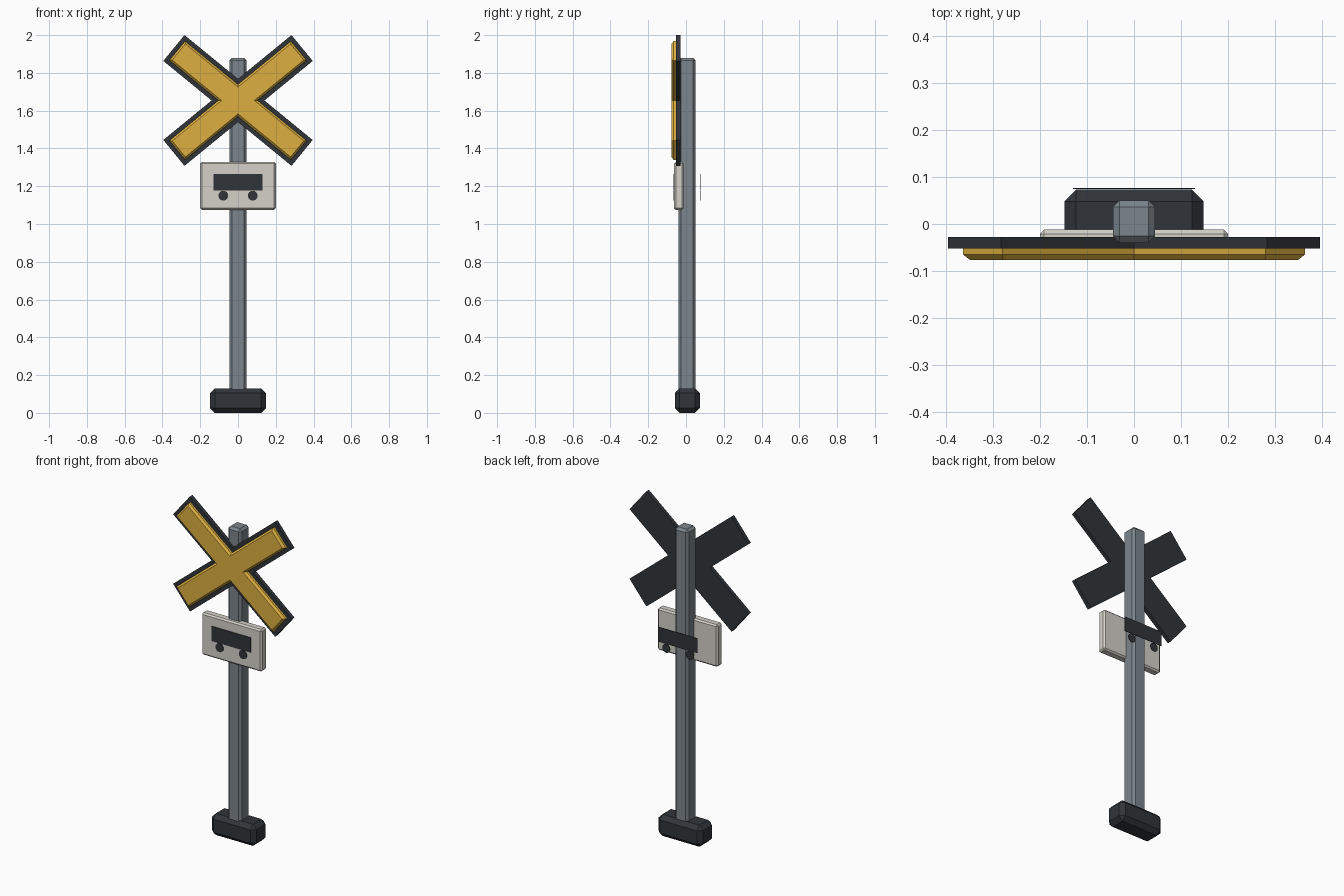
import bpy, bmesh, math
from mathutils import Vector

if "Cube" in bpy.data.objects:
    bpy.data.objects.remove(bpy.data.objects["Cube"])


def mat(name, r, g, b):
    m = bpy.data.materials.new(name)
    m.diffuse_color = (r, g, b, 1)
    m.use_nodes = True
    m.node_tree.nodes["Principled BSDF"].inputs["Base Color"].default_value = m.diffuse_color
    return m


DARK = mat("charcoal", 0.03, 0.035, 0.042)
YELLOW = mat("yellow", 0.72, 0.43, 0.05)
STEEL = mat("steel", 0.2, 0.235, 0.265)
CREAM = mat("cream", 0.66, 0.64, 0.58)


def finish(name, bm, material):
    bmesh.ops.recalc_face_normals(bm, faces=bm.faces)
    me = bpy.data.meshes.new(name)
    bm.to_mesh(me)
    bm.free()
    ob = bpy.data.objects.new(name, me)
    me.materials.append(material)
    bpy.context.collection.objects.link(ob)
    return ob


def box(name, lo, hi, material, bevel=0):
    """Box from min/max corners with optional single-segment chamfer."""
    bm = bmesh.new()
    bmesh.ops.create_cube(bm, size=1)
    lo, hi = Vector(lo), Vector(hi)
    bmesh.ops.scale(bm, vec=hi - lo, verts=bm.verts)
    bmesh.ops.translate(bm, vec=(lo + hi) / 2, verts=bm.verts)
    if bevel:
        bmesh.ops.bevel(bm, geom=bm.edges[:], offset=bevel, segments=1,
                        affect='EDGES')
    return finish(name, bm, material)


def disc(name, x, z, r, y0, y1, material):
    bm = bmesh.new()
    bmesh.ops.create_cone(bm, cap_ends=True, segments=16, radius1=r, radius2=r,
                          depth=y1 - y0)
    for v in bm.verts:
        v.co = (x + v.co.x, (y0 + y1) / 2 + v.co.z, z + v.co.y)
    return finish(name, bm, material)


ANGLE = math.radians(39.3)
CENTRE_Z = 1.654


def cross_outline(half_len, half_w):
    """Twelve-point outline of two crossed bars."""
    u = Vector((math.cos(ANGLE), math.sin(ANGLE)))
    n = Vector((-u.y, u.x))
    nx, nz = half_w / u.y, half_w / u.x        # inner notches
    a, b = u * half_len - n * half_w, u * half_len + n * half_w
    return [(nx, 0), tuple(a), tuple(b), (0, nz), (-b.x, b.y), (-a.x, a.y),
            (-nx, 0), (-a.x, -a.y), (-b.x, -b.y), (0, -nz), (b.x, -b.y), (a.x, -a.y)]


def cross(name, rings, material):
    """Loft cross outlines given as (half_len, half_width, y)."""
    bm = bmesh.new()
    loops = []
    for hl, hw, y in rings:
        pts = cross_outline(hl, hw)
        # right arm, upper-right tip, top notch ... all in winding order
        loops.append([bm.verts.new((x, y, CENTRE_Z + z)) for x, z in pts])
    for l0, l1 in zip(loops, loops[1:]):
        for i in range(12):
            j = (i + 1) % 12
            bm.faces.new((l0[i], l0[j], l1[j], l1[i]))
    bm.faces.new(loops[0])
    bm.faces.new(loops[-1])
    return finish(name, bm, material)


# foot and post
box("base", (-0.148, -0.059, 0), (0.148, 0.073, 0.13), DARK, 0.025)
box("post", (-0.045, -0.04, 0.1), (0.045, 0.05, 1.88), STEEL, 0.014)

# crossed warning boards: dark backing and chamfered yellow face
cross("cross_backing", [(0.4385, 0.0885, -0.028), (0.4385, 0.0885, -0.052)], DARK)
cross("cross_face", [(0.416, 0.066, -0.052), (0.416, 0.066, -0.065),
                     (0.405, 0.055, -0.077)], YELLOW)

# sign panel
box("sign_panel", (-0.2, -0.063, 1.075), (0.2, -0.012, 1.328), CREAM, 0.009)

# vehicle pictogram, repeated in front and behind
for side, y0, y1 in (("front", -0.067, -0.062), ("back", 0.074, 0.077)):
    box(side + "_pictogram_body", (-0.13, y0, 1.177), (0.13, y1, 1.266), DARK)
    for label, x in (("left", -0.078), ("right", 0.078)):
        disc(f"{side}_pictogram_wheel_{label}", x, 1.15, 0.026, y0, y1, DARK)
